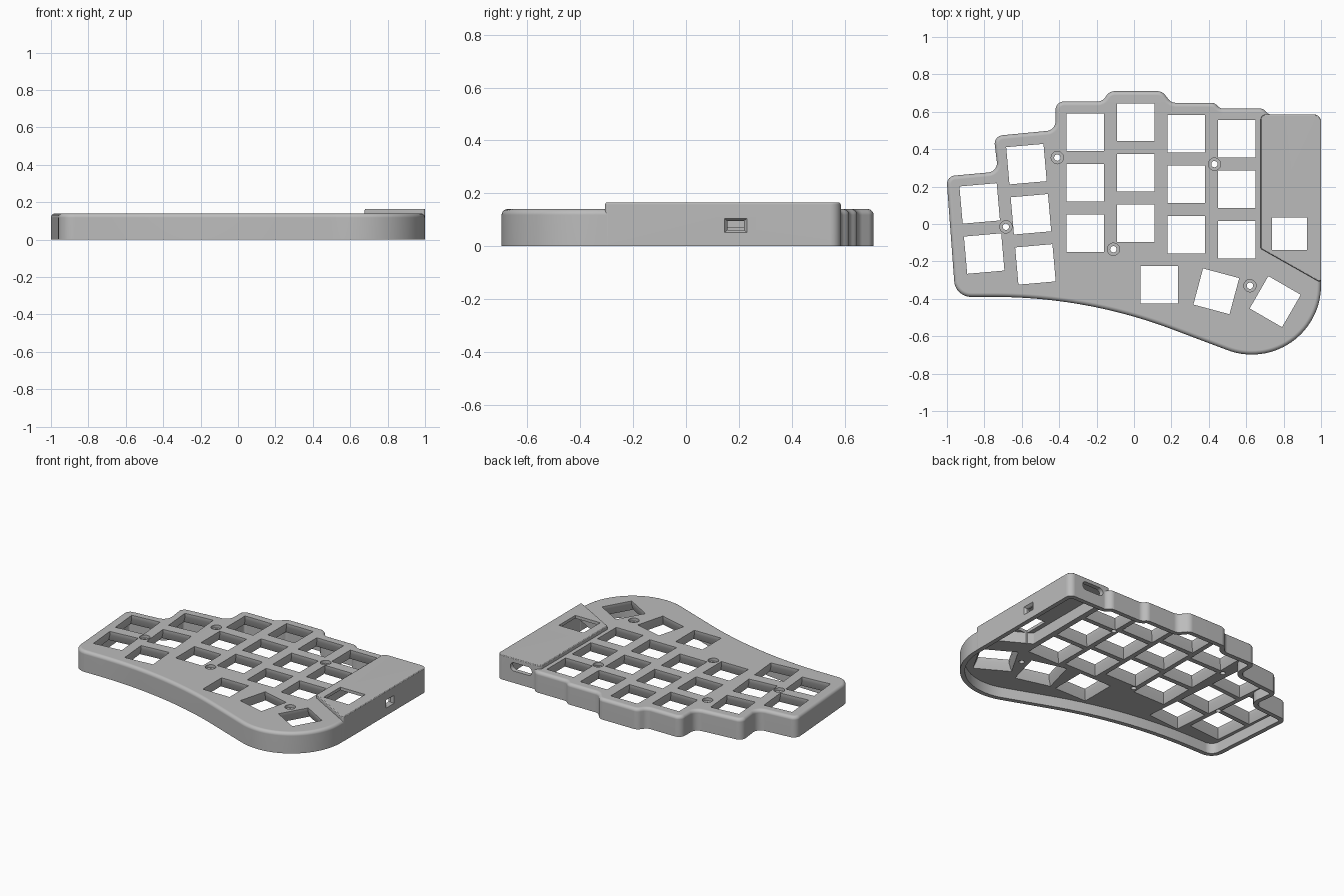
import bpy, bmesh, math
from mathutils import Vector, Matrix

cube = bpy.data.objects.get("Cube")
if cube:
    bpy.data.objects.remove(cube)

TOP, RAISED, PLATE_UNDER, WALL = 0.14, 0.165, 0.07, 0.03

grey = bpy.data.materials.new("matte grey")
grey.use_nodes = True
grey.diffuse_color = (0.5, 0.5, 0.5, 1)
grey.node_tree.nodes["Principled BSDF"].inputs["Base Color"].default_value = (0.5, 0.5, 0.5, 1)


def outline(corners, d=0.0):
    """Counter-clockwise (x, y, radius) corners, inset by d and filleted."""
    pts, count = [], len(corners)
    for i, (x, y, r) in enumerate(corners):
        p = Vector((x, y))
        a = (p - Vector(corners[i - 1][:2])).normalized()
        b = (Vector(corners[(i + 1) % count][:2]) - p).normalized()
        na, nb = Vector((-a.y, a.x)), Vector((-b.y, b.x))
        p = p + (na + nb) * d / (1 + na.dot(nb))
        if r == 0:
            pts.append(p)
            continue
        turn = math.atan2(a.x * b.y - a.y * b.x, a.dot(b))
        sign = 1 if turn > 0 else -1
        steps = 8 if r < 0.2 else 28
        rad = max(r - sign * d, 0.004)
        start = p - a * rad * math.tan(abs(turn) / 2)
        centre = start + na * rad * sign
        for k in range(steps + 1):
            pts.append(centre + Matrix.Rotation(turn * k / steps, 2) @ (start - centre))
    return pts


def loft(name, jobs, matrix=Matrix()):
    """One object from stacks of (outline, height) layers."""
    bm = bmesh.new()
    for layers in jobs:
        rings = [[bm.verts.new((p[0], p[1], z)) for p in pts] for pts, z in layers]
        for low, high in zip(rings, rings[1:]):
            for i in range(len(low)):
                j = (i + 1) % len(low)
                bm.faces.new((low[i], low[j], high[j], high[i]))
        bm.faces.new(rings[0][::-1])
        bm.faces.new(rings[-1])
    bm.transform(matrix)
    bmesh.ops.recalc_face_normals(bm, faces=bm.faces)
    mesh = bpy.data.meshes.new(name)
    bm.to_mesh(mesh)
    bm.free()
    mesh.materials.append(grey)
    ob = bpy.data.objects.new(name, mesh)
    bpy.context.collection.objects.link(ob)
    return ob


def rounded_block(corners, top, edge, steps=5):
    layers = [(outline(corners), 0)]
    for k in range(steps + 1):
        t = math.pi / 2 * k / steps
        layers.append((outline(corners, edge * (1 - math.cos(t))),
                       top - edge + edge * math.sin(t)))
    return layers


def rect(hx, hy, r=0):
    return outline([(-hx, -hy, r), (hx, -hy, r), (hx, hy, r), (-hx, hy, r)])


def placed(pts, x, y, deg=0):
    m = Matrix.Rotation(math.radians(deg), 2)
    return [m @ p + Vector((x, y)) for p in pts]


def circle(x, y, r, n=24):
    return [(x + r * math.cos(math.tau * k / n), y + r * math.sin(math.tau * k / n))
            for k in range(n)]


# Main shell: stepped back edge, sweeping front edge
case_corners = [
    (-0.955, -0.39, 0.09), (-0.255, -0.39, 2.7), (1, -0.863, 0.37), (1, 0.585, 0.04),
    (0.72, 0.585, 0.04), (0.69, 0.617, 0.04), (0.46, 0.617, 0.04), (0.43, 0.648, 0.04),
    (0.2, 0.648, 0.05), (0.15, 0.71, 0.05), (-0.13, 0.71, 0.05), (-0.17, 0.655, 0.05),
    (-0.42, 0.655, 0.045), (-0.42, 0.502, 0.05), (-0.75, 0.47, 0.045),
    (-0.727, 0.28, 0.05), (-1.003, 0.255, 0.045)]
case = loft("keyboard_case", [rounded_block(case_corners, TOP, 0.022)])

# Raised cover over the electronics bay
bay_corners = [(0.677, -0.132, 0.012), (1.001, -0.315, 0.012),
               (1.001, 0.586, 0.04), (0.677, 0.586, 0.03)]
cover = loft("raised_cover", [rounded_block(bay_corners, RAISED, 0.008, 3)])

# Hollow underside, deeper below the raised cover
cavity = loft("cavity_cutter", [[(outline(case_corners, WALL), z) for z in (-0.1, PLATE_UNDER)]])
bay = loft("bay_cutter", [[(outline(bay_corners, WALL), z) for z in (-0.12, RAISED - 0.02)]])

# Switch openings: square at the top, flaring out underneath
keys = []
for x, y in ((-0.26, 0.49), (0.01, 0.545), (0.28, 0.483), (0.55, 0.455)):
    keys += [(x, y - 0.27 * row, 0) for row in range(3)]
keys += [(-0.575 + 0.024 * row, 0.32 - 0.268 * row, 5) for row in range(3)]
keys += [(-0.825 + 0.024 * row, 0.11 - 0.268 * row, 5) for row in range(2)]
keys += [(0.135, -0.325, 0), (0.44, -0.36, -15), (0.755, -0.415, -30)]
jobs = []
for x, y, deg in keys:
    jobs.append([(placed(rect(h, h), x, y, deg), z)
                 for h, z in ((0.119, 0.04), (0.119, 0.072), (0.1, 0.115), (0.1, 0.3))])
jobs.append([(placed(rect(0.093, 0.088), 0.831, -0.052), z) for z in (0.05, 0.3)])
openings = loft("switch_cutter", jobs)

# Counterbored screw holes
screws = loft("screw_cutter", [
    [(circle(x, y, r), z) for r, z in ((0.017, 0.03), (0.017, 0.12), (0.033, 0.12), (0.033, 0.3))]
    for x, y in ((-0.41, 0.355), (0.43, 0.32), (-0.685, -0.015), (-0.11, -0.135), (0.62, -0.33))])

# Side port with a chamfered mouth, and a rounded slot in the back
to_right = Matrix.Translation((1, 0.188, 0.078)) @ Matrix(
    ((0, 0, 1, 0), (1, 0, 0, 0), (0, 1, 0, 0), (0, 0, 0, 1)))
side_port = loft("side_port_cutter", [[
    (rect(0.031, 0.017), -0.1), (rect(0.031, 0.017), -0.014),
    (rect(0.043, 0.027), 0.001), (rect(0.043, 0.027), 0.05)]], to_right)
to_back = Matrix.Translation((0.82, 0.585, 0.108)) @ Matrix.Rotation(-math.pi / 2, 4, "X")
back_port = loft("back_port_cutter", [[(rect(0.08, 0.028, 0.027), z) for z in (-0.1, 0.05)]], to_back)

# Combine and keep only the finished shell
tools = [(cover, "UNION")] + [(c, "DIFFERENCE") for c in (
    cavity, bay, openings, screws, side_port, back_port)]
for tool, operation in tools:
    mod = case.modifiers.new(tool.name, "BOOLEAN")
    mod.object, mod.operation, mod.solver = tool, operation, "EXACT"
    tool.hide_render = True
bpy.context.view_layer.update()
final = bpy.data.meshes.new_from_object(case.evaluated_get(bpy.context.evaluated_depsgraph_get()))
case.modifiers.clear()
case.data = final
for tool, _ in tools:
    bpy.data.objects.remove(tool)

# Smooth the rounded edges while the flats stay flat
bpy.ops.object.select_all(action="DESELECT")
case.select_set(True)
bpy.context.view_layer.objects.active = case
bpy.ops.object.shade_smooth_by_angle(angle=math.radians(25))
weighted = case.modifiers.new("flat_normals", "WEIGHTED_NORMAL")
weighted.keep_sharp = True
